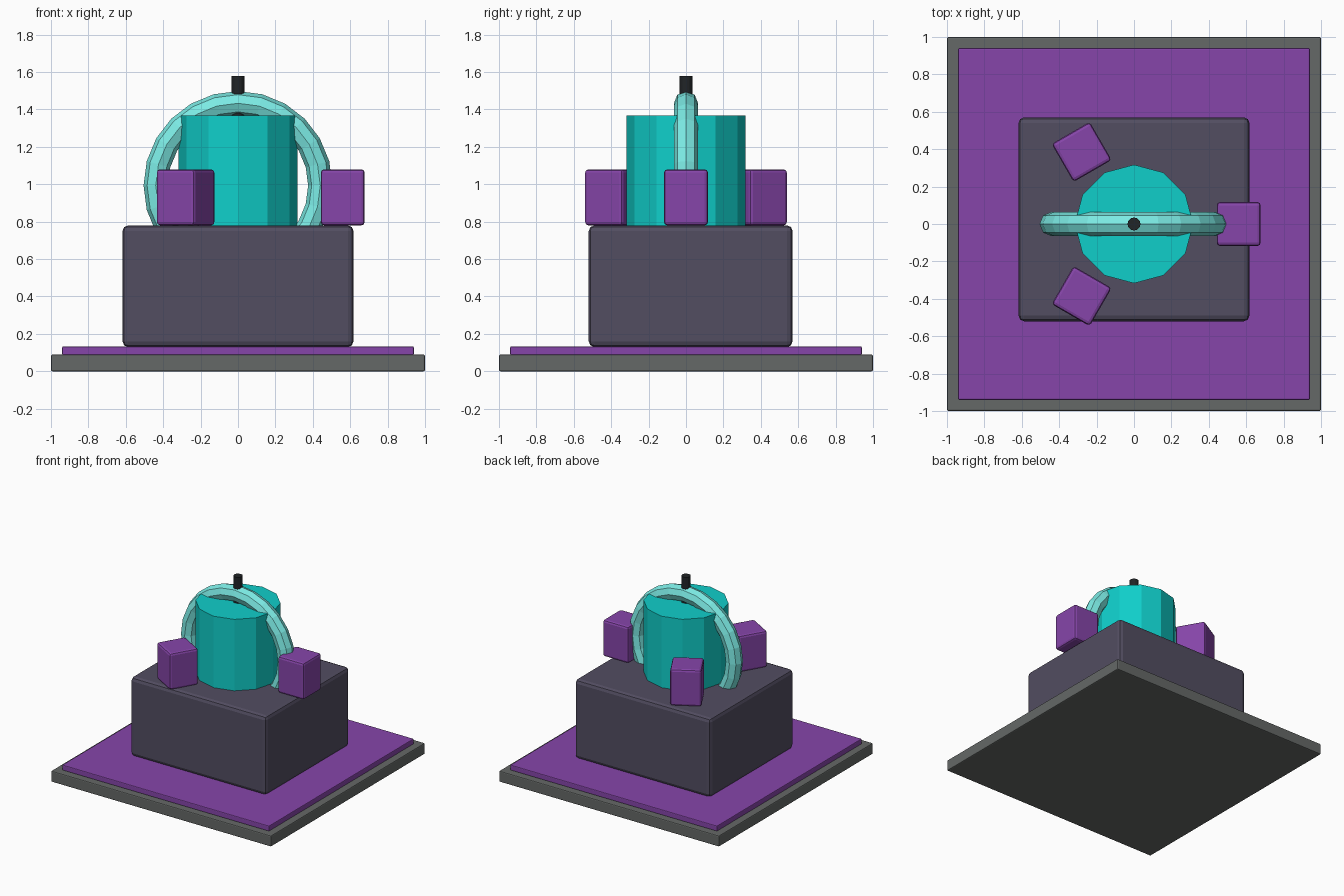
import bpy
from math import cos, sin, radians, pi

if "Cube" in bpy.data.objects:
    bpy.data.objects.remove(bpy.data.objects["Cube"])


def material(name, rgb):
    m = bpy.data.materials.new(name)
    m.diffuse_color = (*rgb, 1)
    m.use_nodes = True
    m.node_tree.nodes["Principled BSDF"].inputs["Base Color"].default_value = m.diffuse_color
    return m


GREY = material("base_grey", (0.13, 0.14, 0.135))
PURPLE = material("purple", (0.24, 0.06, 0.40))
SLATE = material("slate", (0.085, 0.075, 0.12))
TEAL = material("teal", (0.005, 0.62, 0.59))
AQUA = material("aqua", (0.20, 0.83, 0.78))
BLACK = material("black", (0.015, 0.018, 0.02))


def finish(name, mat):
    ob = bpy.context.object
    ob.name = name
    ob.data.materials.append(mat)
    return ob


def box(name, center, size, mat, bevel, turn=0):
    bpy.ops.mesh.primitive_cube_add(size=1, location=center)
    ob = finish(name, mat)
    ob.scale = size
    bpy.ops.object.transform_apply(location=False, rotation=False, scale=True)
    ob.rotation_euler.z = turn
    mod = ob.modifiers.new("soft_edges", "BEVEL")
    mod.width = bevel
    mod.segments = 2
    return ob


def cylinder(name, radius, z0, z1, sides, mat):
    bpy.ops.mesh.primitive_cylinder_add(vertices=sides, radius=radius, depth=z1 - z0,
                                        location=(0, 0, (z0 + z1) / 2))
    return finish(name, mat)


# Stepped floor and main block
box("base_slab", (0, 0, 0.045), (2, 2, 0.09), GREY, 0.008)
box("floor_plate", (0, 0, 0.11), (1.88, 1.88, 0.045), PURPLE, 0.006)
box("main_block", (0, 0.025, 0.455), (1.235, 1.09, 0.65), SLATE, 0.03)

# Faceted drum and the upright ring around it
cylinder("drum", 0.317, 0.77, 1.367, 12, TEAL)
bpy.ops.mesh.primitive_torus_add(major_segments=24, minor_segments=8, major_radius=0.44,
                                 minor_radius=0.065, location=(0, 0, 0.993),
                                 rotation=(pi / 2, 0, 0))
finish("ring", AQUA)

# Pin on top of the ring
cylinder("top_pin", 0.035, 1.36, 1.58, 12, BLACK)

# Three blocks around the drum
for i in range(3):
    a = radians(120 * i)
    box(f"side_block_{i + 1}", (0.56 * cos(a), 0.445 * sin(a), 0.93),
        (0.235, 0.235, 0.3), PURPLE, 0.018, a)
